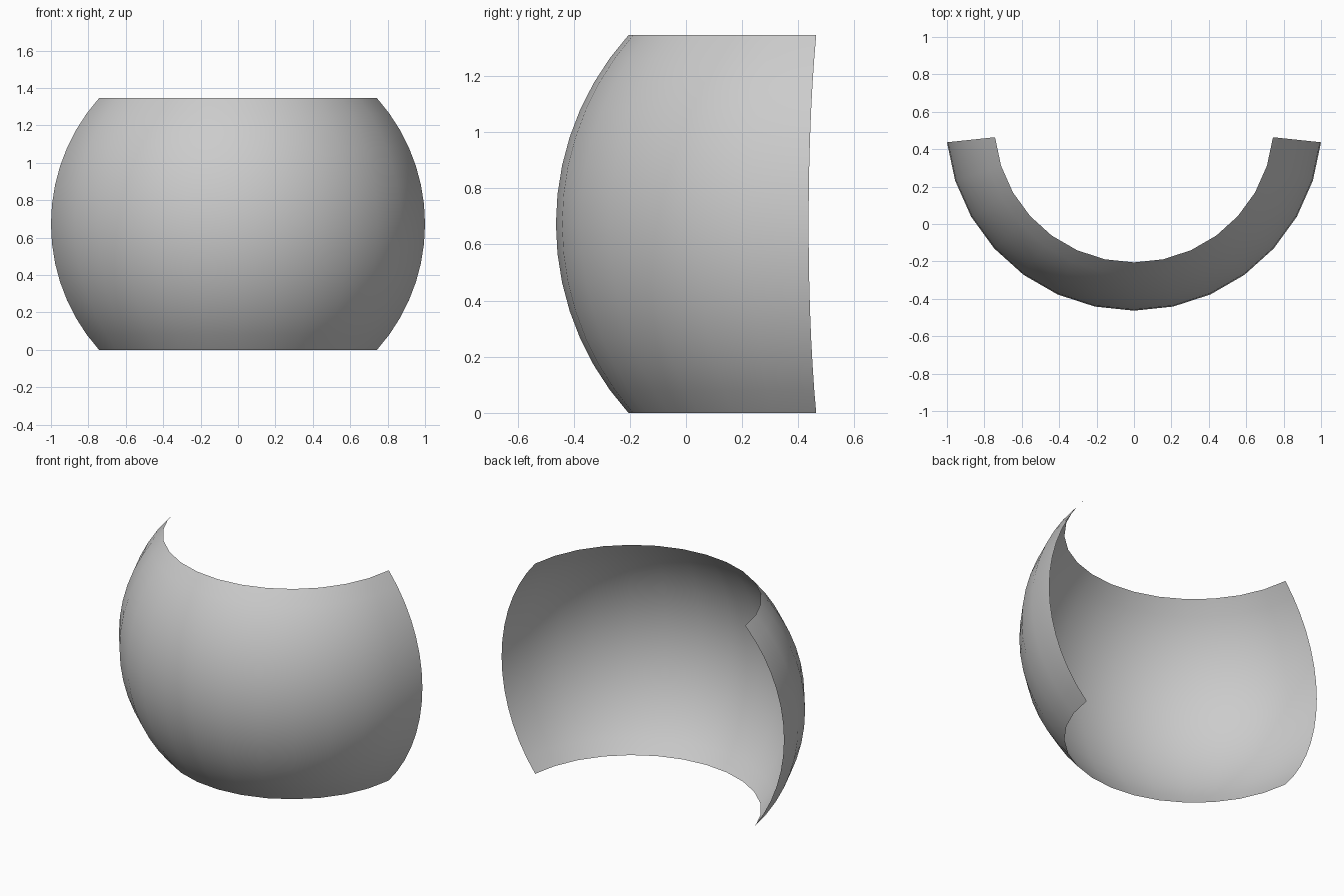
import bpy, bmesh
from math import sin, cos, radians
from mathutils import Vector

if "Cube" in bpy.data.objects:
    bpy.data.objects.remove(bpy.data.objects["Cube"])

R = 1.0055                                    # sphere radius
CENTRE = Vector((0, 0.542, R * sin(radians(42))))
SWEEP, LAT = radians(168), radians(42)        # horizontal sweep, latitude limit
COLS, ROWS = 14, 14

# open single-skin shell: a vertical arc spun about the sphere's axis
bm = bmesh.new()
start = radians(-90) - SWEEP / 2
arc = []
for i in range(ROWS + 1):
    lat = -LAT + 2 * LAT * i / ROWS
    arc.append(bm.verts.new(CENTRE + R * Vector((cos(lat) * cos(start), cos(lat) * sin(start), sin(lat)))))
edges = [bm.edges.new(pair) for pair in zip(arc, arc[1:])]
bmesh.ops.spin(bm, geom=arc + edges, cent=CENTRE, axis=(0, 0, 1),
               angle=SWEEP, steps=COLS, use_duplicate=False)

# face the normals outward and shade smooth
bm.normal_update()
inward = [f for f in bm.faces if f.normal.dot(f.calc_center_median() - CENTRE) < 0]
bmesh.ops.reverse_faces(bm, faces=inward)
for f in bm.faces:
    f.smooth = True

mesh = bpy.data.meshes.new("curved_shell")
bm.to_mesh(mesh)
bm.free()
bpy.context.collection.objects.link(bpy.data.objects.new("curved_shell", mesh))
